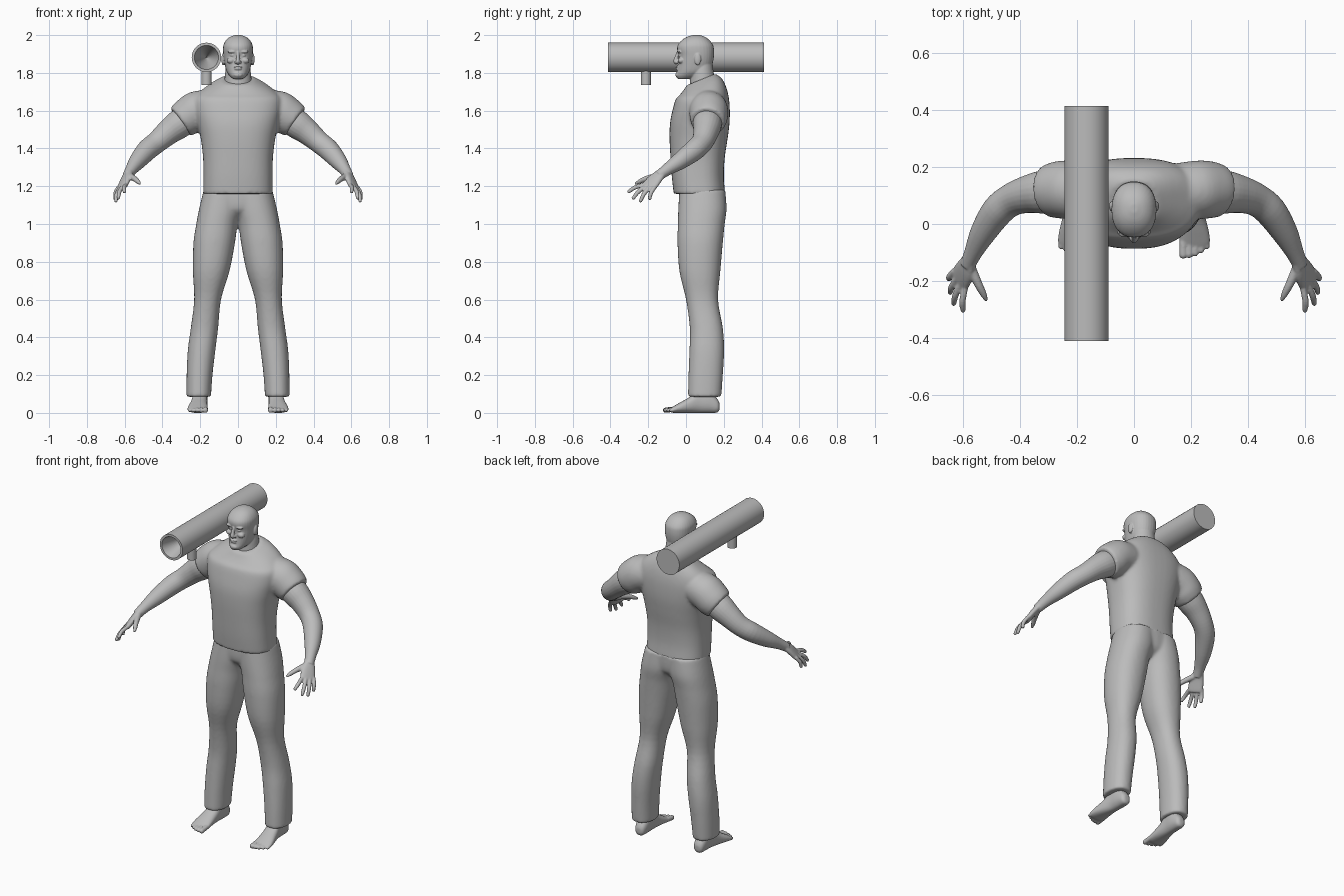
import bpy, bmesh, math
from mathutils import Vector as V

grey = bpy.data.materials.new("plain grey")
grey.diffuse_color = (0.5, 0.5, 0.5, 1)


def catmull(a, b, c, d, t):
    return 0.5 * (2 * b + (c - a) * t + (2 * a - 5 * b + 4 * c - d) * t * t + (3 * b - a - 3 * c + d) * t ** 3)


def loft(bm, rings, n=2.0, sides=32, steps=4, mirror=False):
    """Skin closed superellipse rings (centre, u, v); optionally repeat on -x."""
    dense = []
    for i in range(len(rings) - 1):
        k = [rings[max(i - 1, 0)], rings[i], rings[i + 1], rings[min(i + 2, len(rings) - 1)]]
        for s in range(steps):
            dense.append([catmull(k[0][j], k[1][j], k[2][j], k[3][j], s / steps) for j in range(3)])
    dense.append(rings[-1])
    for sx in ((1, -1) if mirror else (1,)):
        loops = []
        for c, u, v in dense:
            loop = []
            for i in range(sides):
                a = 2 * math.pi * i / sides
                ca, sa = math.cos(a), math.sin(a)
                p = c + u * math.copysign(abs(ca) ** (2 / n), ca) + v * math.copysign(abs(sa) ** (2 / n), sa)
                loop.append(bm.verts.new((p.x * sx, p.y, p.z)))
            loops.append(loop)
        for a, b in zip(loops, loops[1:]):
            for i in range(sides):
                j = (i + 1) % sides
                bm.faces.new((a[i], a[j], b[j], b[i]))
        bm.faces.new(loops[0])
        bm.faces.new(loops[-1])


def level(z, x0, x1, y0, y1, slope=0.0):
    """Horizontal ring; slope tips it up towards the back."""
    h = (y1 - y0) / 2
    return (V(((x0 + x1) / 2, (y0 + y1) / 2, z)), V(((x1 - x0) / 2, 0, 0)), V((0, h, h * slope)))


def limb(bm, pts, sides=16, mirror=True):
    """Round tube through (x, y, z, radius) points."""
    c = [V(p[:3]) for p in pts]
    rings = []
    for i, p in enumerate(pts):
        t = (c[min(i + 1, len(c) - 1)] - c[max(i - 1, 0)]).normalized()
        u = t.cross(V((0.3, 1, 0.2)) if abs(t.y) < 0.8 else V((1, 0, 0))).normalized()
        rings.append((c[i], u * p[3], t.cross(u) * p[3]))
    loft(bm, rings, sides=sides, mirror=mirror)


def ball(bm, centre, size, mirror=False):
    x, y, z = centre
    rings = []
    for i in range(9):
        a = math.pi * (0.02 + 0.96 * i / 8) - math.pi / 2
        r = math.cos(a)
        rings.append(level(z + size[2] * math.sin(a), x - size[0] * r, x + size[0] * r, y - size[1] * r, y + size[1] * r))
    loft(bm, rings, sides=16, steps=1, mirror=mirror)


def finish(name, bm, voxel=0, smooth=4):
    bmesh.ops.recalc_face_normals(bm, faces=bm.faces)
    me = bpy.data.meshes.new(name)
    bm.to_mesh(me)
    bm.free()
    me.materials.append(grey)
    me.shade_smooth()
    ob = bpy.data.objects.new(name, me)
    bpy.context.collection.objects.link(ob)
    if voxel:
        m = ob.modifiers.new("blend", 'REMESH')
        m.mode, m.voxel_size, m.use_smooth_shade = 'VOXEL', voxel, True
        s = ob.modifiers.new("soften", 'SMOOTH')
        s.factor, s.iterations = 0.5, smooth
    else:
        me.set_sharp_from_angle(angle=math.radians(35))
    return ob


# Shirt: torso with sloping collar, plus short sleeves
bm = bmesh.new()
torso = [(1.16, .185, -.065, .207, 0), (1.25, .183, -.075, .2, 0), (1.35, .185, -.082, .205, 0),
         (1.45, .197, -.087, .22, 0), (1.53, .215, -.085, .23, 0), (1.6, .232, -.072, .232, 0),
         (1.66, .232, -.055, .228, 0), (1.70, .2, -.035, .215, .15), (1.74, .14, -.012, .19, .3),
         (1.765, .085, .003, .155, .4)]
loft(bm, [level(z, -w, w, a, b, s) for z, w, a, b, s in torso], n=2.5, sides=48)
limb(bm, [(.13, .115, 1.62, .095), (.22, .12, 1.6, .103), (.27, .12, 1.565, .1), (.306, .115, 1.54, .09)], 32)
finish("shirt", bm, 0.009, 6)

# Trousers: two legs joined by a pelvis
bm = bmesh.new()
leg = [(.085, .143, .273, .01, .187), (.2, .135, .272, .013, .195), (.33, .12, .266, .018, .202),
       (.45, .105, .25, .02, .195), (.6, .09, .232, .0, .17), (.75, .045, .239, -.035, .182),
       (.9, .016, .236, -.045, .195), (1.0, .002, .221, -.043, .205), (1.08, -.02, .206, -.041, .215),
       (1.18, -.03, .182, -.035, .208)]
loft(bm, [level(*r) for r in leg], n=2.2, mirror=True)
loft(bm, [level(1.03, -.09, .09, .02, .15), level(1.08, -.18, .18, -.03, .2),
          level(1.18, -.182, .182, -.035, .208)], n=2.4)
finish("trousers", bm, 0.009, 6)

# Head and neck
bm = bmesh.new()
skull = [(1.768, .026, -.042, .02), (1.785, .045, -.052, .08), (1.81, .061, -.047, .125),
         (1.85, .071, -.042, .141), (1.89, .077, -.04, .148), (1.925, .079, -.047, .148), (1.95, .076, -.042, .142),
         (1.975, .062, -.02, .122), (1.992, .04, .008, .098), (2.001, .012, .04, .07)]
loft(bm, [level(z, -w, w, a, b) for z, w, a, b in skull], n=2.25)
loft(bm, [level(1.68, -.095, .095, .02, .175, .3), level(1.75, -.074, .074, .02, .16, .3),
          level(1.8, -.068, .068, .025, .147), level(1.86, -.06, .06, .03, .14)])
# nose, brows, cheeks, lips, chin and ears
limb(bm, [(0, -.042, 1.91, .008), (0, -.05, 1.885, .009), (0, -.055, 1.86, .013), (0, -.046, 1.85, .01)], 12, False)
ball(bm, (.011, -.047, 1.857), (.008, .01, .008), True)
ball(bm, (.03, -.034, 1.912), (.026, .013, .008), True)
ball(bm, (.038, -.026, 1.865), (.022, .018, .016), True)
ball(bm, (.03, -.031, 1.893), (.011, .009, .007), True)
ball(bm, (0, -.046, 1.831), (.023, .01, .005))
ball(bm, (0, -.045, 1.82), (.02, .01, .005))
ball(bm, (0, -.043, 1.79), (.025, .014, .015))
ball(bm, (.079, .062, 1.872), (.009, .018, .032), True)
finish("head", bm, 0.0035, 3)

# Arms with palms, fingers and thumbs
bm = bmesh.new()
limb(bm, [(.22, .12, 1.59, .073), (.31, .113, 1.53, .077), (.37, .105, 1.485, .067), (.43, .085, 1.433, .058),
          (.48, .045, 1.392, .056), (.53, -.03, 1.335, .046), (.565, -.1, 1.288, .032), (.585, -.145, 1.255, .027)], 24)
wide = V((.021, .031, -.009))
flat = wide.cross(V((.03, -.06, -.07))).normalized() * .015
loft(bm, [(V((.575, -.125, 1.275)), wide * .7, flat * 1.3), (V((.593, -.162, 1.24)), wide * 1.05, flat * 1.2),
          (V((.612, -.196, 1.198)), wide * 1.15, flat), (V((.616, -.205, 1.188)), wide * .9, flat * .7)],
     n=2.4, mirror=True)
knuckles = [V((.592, -.222, 1.206)), V((.607, -.208, 1.2)), V((.622, -.19, 1.193)), V((.634, -.168, 1.188))]
tips = [V((.602, -.31, 1.168)), V((.636, -.285, 1.132)), V((.648, -.245, 1.116)), V((.652, -.195, 1.128))]
for a, b in zip(knuckles, tips):
    m = a.lerp(b, .5) + V((.006, -.004, .006))
    limb(bm, [(*a.lerp(b, -.15), .011), (*m, .0115), (*a.lerp(b, .92), .0095), (*b, .005)], 12)
limb(bm, [(.575, -.15, 1.255, .018), (.548, -.21, 1.24, .015), (.53, -.245, 1.225, .012), (.518, -.27, 1.212, .006)], 12)
finish("arms", bm, 0.0045, 3)

# Bare feet with toes
bm = bmesh.new()
foot = [(.178, .2, .014, .02, .05), (.165, .2, .03, .002, .075), (.12, .2, .039, 0, .125), (.07, .202, .04, 0, .125),
        (.02, .207, .045, 0, .085), (-.03, .212, .052, 0, .056), (-.065, .213, .054, 0, .036), (-.082, .212, .045, .004, .026)]
loft(bm, [(V((x, y, (a + b) / 2)), V((w, 0, 0)), V((0, 0, (b - a) / 2))) for y, x, w, a, b in foot], n=2.3, mirror=True)
for i in range(5):
    x, r, tip = .173 + .021 * i, .0145 - .0013 * i, -.121 + .002 * i * i
    limb(bm, [(x, -.06, .02, r), (x, tip + .025, .016, r), (x, tip + .008, .0135, r * .95), (x, tip, .012, r * .5)], 12)
finish("feet", bm, 0.0045, 3)

# Shoulder launcher tube with a tapered bore, and its grip
bm = bmesh.new()
profile = [(.0005, -.2), (.064, -.412), (.078, -.412), (.078, .414), (.0005, .414)]
loft(bm, [(V((-.167, y, 1.882)), V((r, 0, 0)), V((0, 0, r))) for r, y in profile], steps=1)
finish("launcher_tube", bm)
bm = bmesh.new()
loft(bm, [(V((-.167, -.212, z)), V((.027, 0, 0)), V((0, .027, 0))) for z in (1.737, 1.815)], sides=24, steps=1)
finish("launcher_grip", bm)
